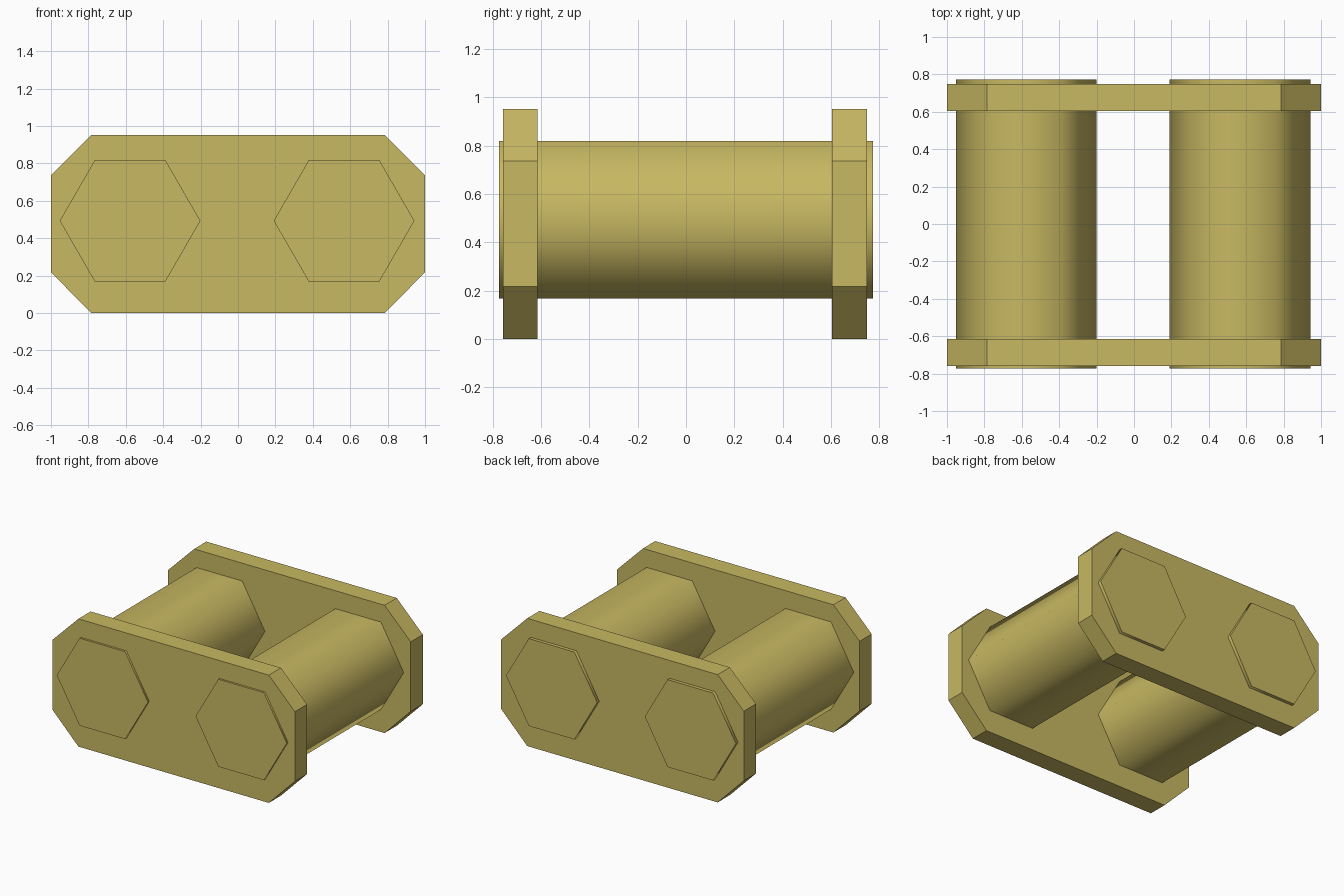
import bpy, bmesh, math

if "Cube" in bpy.data.objects:
    bpy.data.objects.remove(bpy.data.objects["Cube"])

brass = bpy.data.materials.new("dull_brass")
brass.diffuse_color = (0.578, 0.479, 0.122, 1)
brass.use_nodes = True
brass.node_tree.nodes["Principled BSDF"].inputs["Base Color"].default_value = brass.diffuse_color


def prism(name, profile, y0, y1):
    """Extrude an (x, z) profile from y0 to y1."""
    bm = bmesh.new()
    face = bm.faces.new([bm.verts.new((x, y0, z)) for x, z in profile])
    ext = bmesh.ops.extrude_face_region(bm, geom=[face])
    verts = [g for g in ext["geom"] if isinstance(g, bmesh.types.BMVert)]
    bmesh.ops.translate(bm, verts=verts, vec=(0, y1 - y0, 0))
    bmesh.ops.recalc_face_normals(bm, faces=bm.faces[:])
    mesh = bpy.data.meshes.new(name)
    bm.to_mesh(mesh)
    bm.free()
    mesh.materials.append(brass)
    obj = bpy.data.objects.new(name, mesh)
    bpy.context.collection.objects.link(obj)
    return obj


# Side plates with chamfered corners
plate = [(-0.785, 0), (0.785, 0), (1, 0.218), (1, 0.737),
         (0.785, 0.952), (-0.785, 0.952), (-1, 0.737), (-1, 0.218)]
prism("front_plate", plate, -0.758, -0.615)
prism("back_plate", plate, 0.605, 0.748)

# Six-sided pins, smooth around the barrel with sharp flat ends
for name, cx in (("left_pin", -0.577), ("right_pin", 0.567)):
    hexagon = [(cx + 0.376 * math.cos(i * math.pi / 3),
                0.493 + 0.376 * math.sin(i * math.pi / 3)) for i in range(6)]
    pin = prism(name, hexagon, -0.773, 0.773)
    bpy.ops.object.select_all(action='DESELECT')
    pin.select_set(True)
    bpy.context.view_layer.objects.active = pin
    bpy.ops.object.shade_smooth_by_angle(angle=math.radians(75))
